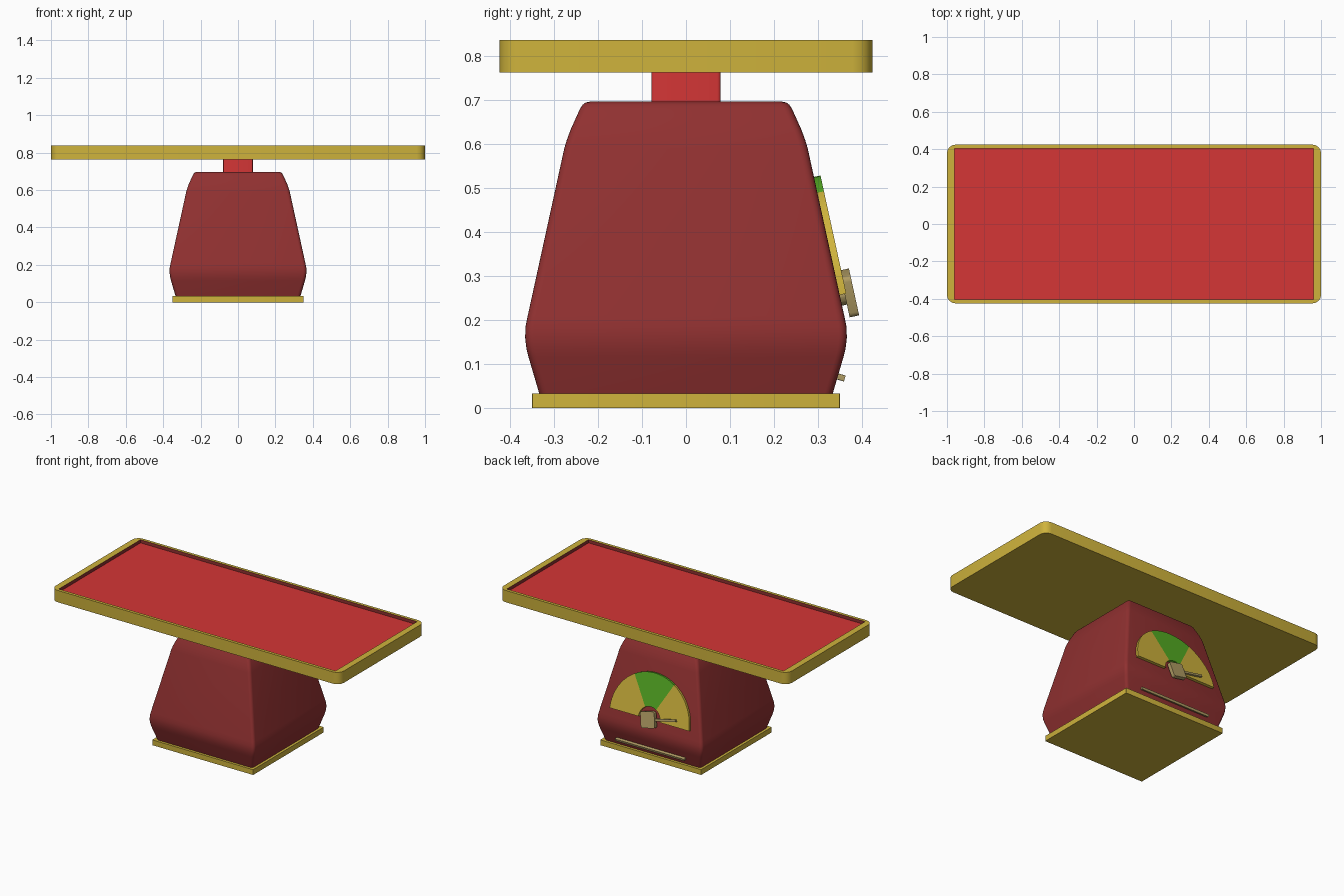
import bpy
import bmesh
import math
from mathutils import Matrix, Vector

cube = bpy.data.objects.get("Cube")
if cube:
    bpy.data.objects.remove(cube, do_unlink=True)


def material(name, rgb):
    m = bpy.data.materials.new(name)
    m.use_nodes = True
    m.diffuse_color = (*rgb, 1)
    m.node_tree.nodes["Principled BSDF"].inputs["Base Color"].default_value = (*rgb, 1)
    return m


YELLOW = material("mustard yellow", (0.62, 0.45, 0.045))
RED = material("bright red", (0.66, 0.037, 0.037))
DARK_RED = material("dark red", (0.28, 0.03, 0.03))
GREEN = material("green", (0.09, 0.41, 0.017))
BEIGE = material("brass beige", (0.43, 0.33, 0.125))


def finish(name, bm, mats, matrix=None, smooth=None):
    bmesh.ops.recalc_face_normals(bm, faces=bm.faces[:])
    mesh = bpy.data.meshes.new(name)
    bm.to_mesh(mesh)
    bm.free()
    for m in mats:
        mesh.materials.append(m)
    obj = bpy.data.objects.new(name, mesh)
    bpy.context.collection.objects.link(obj)
    if matrix:
        obj.matrix_world = matrix
    if smooth:
        bpy.ops.object.select_all(action='DESELECT')
        obj.select_set(True)
        bpy.context.view_layer.objects.active = obj
        bpy.ops.object.shade_smooth_by_angle(angle=math.radians(smooth))
    return obj


def rounded_ring(hx, hy, r, z, steps=4):
    """Outline of a rectangle with rounded corners."""
    pts = []
    for q, (sx, sy) in enumerate([(1, 1), (-1, 1), (-1, -1), (1, -1)]):
        for i in range(steps + 1):
            a = math.pi / 2 * (q + i / steps)
            pts.append((sx * (hx - r) + r * math.cos(a),
                        sy * (hy - r) + r * math.sin(a), z))
    return pts


def loft(name, rings, mats, band_mats=None, matrix=None, smooth=None):
    """Skin stacked outlines and cap both ends; band_mats colours bands, last is the end cap."""
    bm = bmesh.new()
    rows = [[bm.verts.new(p) for p in ring] for ring in rings]
    n = len(rows[0])
    for b, (lo, hi) in enumerate(zip(rows, rows[1:])):
        for i in range(n):
            j = (i + 1) % n
            f = bm.faces.new((lo[i], lo[j], hi[j], hi[i]))
            f.material_index = band_mats[b] if band_mats else 0
    bm.faces.new(rows[0])
    f = bm.faces.new(rows[-1])
    f.material_index = band_mats[-1] if band_mats else 0
    return finish(name, bm, mats, matrix, smooth)


def block(name, hx, hy, r, z0, z1, mat, matrix=None, smooth=30):
    return loft(name, [rounded_ring(hx, hy, r, z) for z in (z0, z1)], [mat],
                matrix=matrix, smooth=smooth)


# Base plate and neck
block("base_plate", 0.35, 0.35, 0.002, 0, 0.033, YELLOW)
block("neck", 0.079, 0.079, 0.008, 0.68, 0.77, RED)

# Body: half width against height
profile = [(0.333, 0.03), (0.358, 0.115), (0.363, 0.135), (0.366, 0.16),
           (0.365, 0.185), (0.36, 0.21), (0.277, 0.59), (0.271, 0.61),
           (0.263, 0.632), (0.241, 0.681), (0.235, 0.69), (0.228, 0.695), (0.218, 0.697)]
loft("body", [rounded_ring(w, w, 0.018, z) for w, z in profile], [DARK_RED], smooth=30)

# Weighing tray with a shallow recess
tray = [rounded_ring(1, 0.424, 0.045, 0.763), rounded_ring(1, 0.424, 0.045, 0.837),
        rounded_ring(0.96, 0.405, 0.001, 0.837), rounded_ring(0.96, 0.405, 0.001, 0.817)]
loft("tray", tray, [YELLOW, DARK_RED, RED], [0, 0, 1, 2], smooth=30)


def back_frame(origin, slope):
    """Frame lying on the back: x to the viewer's right, y up the slope, z outward."""
    up = Vector((0, *slope)).normalized()
    right = Vector((-1, 0, 0))
    out = right.cross(up)
    m = Matrix((right, up, out)).transposed().to_4x4()
    return Matrix.Translation(origin) @ m


dial_frame = back_frame((0, 0.35, 0.257), (-0.083, 0.38))

# Half-ring dial: the middle third is green
bm = bmesh.new()
SEGMENTS = 30
INNER, OUTER, THICK = 0.075, 0.275, 0.015
sections = []
for i in range(SEGMENTS + 1):
    a = math.pi * i / SEGMENTS
    sections.append([bm.verts.new((r * math.cos(a), r * math.sin(a), z))
                     for r, z in ((INNER, -0.003), (OUTER, -0.003), (OUTER, THICK), (INNER, THICK))])
for i, (s, t) in enumerate(zip(sections, sections[1:])):
    for k in range(4):
        f = bm.faces.new((s[k], s[(k + 1) % 4], t[(k + 1) % 4], t[k]))
        f.material_index = int(SEGMENTS / 3 <= i < SEGMENTS * 2 / 3)
bm.faces.new(sections[0])
bm.faces.new(sections[-1])
finish("dial", bm, [YELLOW, GREEN], dial_frame, smooth=30)

# Pointer: hub, turned knob and needle
pointer_frame = dial_frame @ Matrix.Rotation(math.radians(12), 4, 'Z')
block("pointer_hub", 0.025, 0.025, 0.024, -0.005, 0.015, BEIGE, pointer_frame)
block("pointer_knob", 0.048, 0.048, 0.012, 0.011, 0.033, BEIGE, pointer_frame)
block("pointer_needle", 0.075, 0.007, 0.002, 0.016, 0.027, BEIGE,
      pointer_frame @ Matrix.Translation((0.115, 0, 0)))

# Trim bar below the dial
block("trim_bar", 0.24, 0.007, 0.002, -0.01, 0.018, BEIGE,
      back_frame((0, 0.344, 0.072), (0.025, 0.085)))
